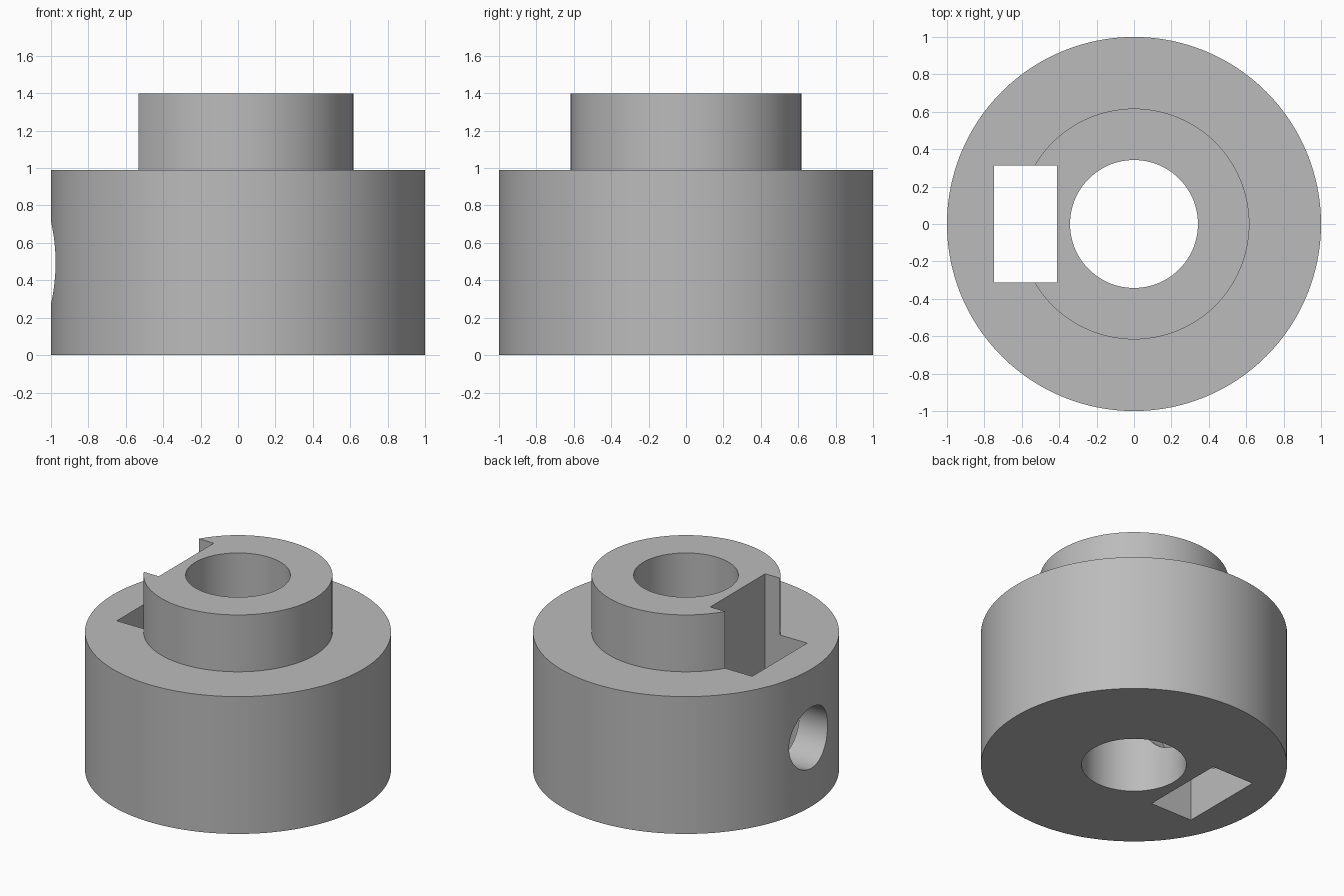
import bpy, bmesh, math
from mathutils import Matrix, Vector

cube = bpy.data.objects.get("Cube")
if cube:
    bpy.data.objects.remove(cube)

SEGMENTS = 128
OUTER, BOSS, BORE = 1.0, 0.617, 0.342
BODY_TOP, BOSS_TOP = 0.99, 1.4

grey = bpy.data.materials.new("light_grey")
grey.use_nodes = True
colour = (0.5, 0.5, 0.5, 1)
grey.diffuse_color = colour
grey.node_tree.nodes["Principled BSDF"].inputs["Base Color"].default_value = colour


def make_object(name, bm):
    bmesh.ops.recalc_face_normals(bm, faces=bm.faces)
    mesh = bpy.data.meshes.new(name)
    bm.to_mesh(mesh)
    bm.free()
    mesh.materials.append(grey)
    obj = bpy.data.objects.new(name, mesh)
    bpy.context.collection.objects.link(obj)
    return obj


def cut(target, cutter):
    mod = target.modifiers.new(cutter.name, 'BOOLEAN')
    mod.operation = 'DIFFERENCE'
    mod.solver = 'EXACT'
    mod.object = cutter
    bpy.context.view_layer.objects.active = target
    bpy.ops.object.modifier_apply(modifier=mod.name)
    bpy.data.objects.remove(cutter)


# Stepped collar with a central bore, lathed from a closed profile
profile = [(BORE, 0), (OUTER, 0), (OUTER, BODY_TOP),
           (BOSS, BODY_TOP), (BOSS, BOSS_TOP), (BORE, BOSS_TOP)]
bm = bmesh.new()
verts = [bm.verts.new((r, 0, z)) for r, z in profile]
edges = [bm.edges.new((a, b)) for a, b in zip(verts, verts[1:] + verts[:1])]
bmesh.ops.spin(bm, geom=verts + edges, cent=(0, 0, 0), axis=(0, 0, 1),
               angle=math.tau, steps=SEGMENTS, use_merge=True)
bmesh.ops.remove_doubles(bm, verts=bm.verts, dist=1e-5)
collar = make_object("stepped_collar", bm)

# Rectangular nut slot running the full height, notching the boss
bm = bmesh.new()
bmesh.ops.create_cube(bm, size=1, matrix=Matrix.Translation((-0.58, 0, 0.7))
                      @ Matrix.Diagonal((0.335, 0.626, 2, 1)))
cut(collar, make_object("nut_slot_cutter", bm))

# Radial screw hole from the side into the bore
bm = bmesh.new()
bmesh.ops.create_cone(bm, cap_ends=True, segments=64, radius1=0.22, radius2=0.22,
                      depth=1.2, matrix=Matrix.Translation((-0.6, 0, 0.495))
                      @ Matrix.Rotation(math.pi / 2, 4, 'Y'))
cut(collar, make_object("screw_hole_cutter", bm))

# Smooth walls with crisp rims
bpy.ops.object.select_all(action='DESELECT')
collar.select_set(True)
bpy.context.view_layer.objects.active = collar
bpy.ops.object.shade_smooth_by_angle(angle=math.radians(30))
